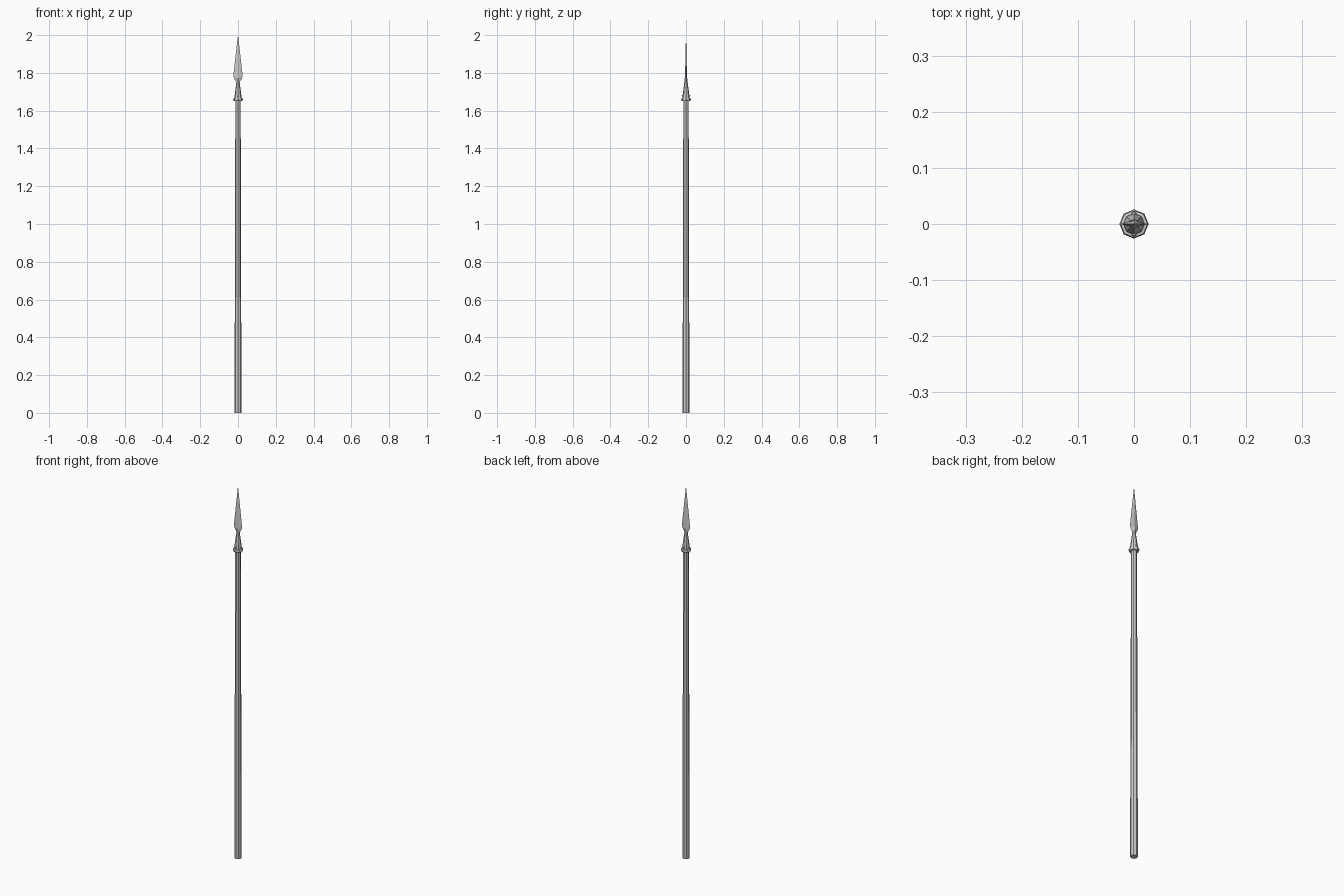
import bpy, bmesh, math
from mathutils import Matrix

if "Cube" in bpy.data.objects:
    bpy.data.objects.remove(bpy.data.objects["Cube"])

def finish(name, bm):
    bmesh.ops.recalc_face_normals(bm, faces=bm.faces)
    me = bpy.data.meshes.new(name)
    bm.to_mesh(me)
    bm.free()
    ob = bpy.data.objects.new(name, me)
    bpy.context.collection.objects.link(ob)
    return ob

def loft(name, sections, sides, closed=False):
    """Join elliptical rings given as (half width x, half depth y, z)."""
    bm = bmesh.new()
    rings = []
    for rx, ry, z in sections:
        rings.append([bm.verts.new((rx * math.cos(2 * math.pi * i / sides),
                                    ry * math.sin(2 * math.pi * i / sides), z))
                      for i in range(sides)])
    pairs = list(zip(rings, rings[1:]))
    if closed:
        pairs.append((rings[-1], rings[0]))
    for a, b in pairs:
        for i in range(sides):
            j = (i + 1) % sides
            bm.faces.new((a[i], a[j], b[j], b[i]))
    if not closed:
        bm.faces.new(rings[0])
        bm.faces.new(rings[-1])
    return finish(name, bm)

# Tapered octagonal shaft
loft("shaft", [(0.0185, 0.0185, 0), (0.014, 0.014, 1.66)], 8)

# Socket that flares around the shaft and narrows into the blade
loft("socket", [(r, r, z) for r, z in
                [(0.020, 1.655), (0.018, 1.68), (0.008, 1.755)]], 8)

# Flared collar ring at the socket mouth
loft("collar", [(r, r, z) for r, z in
                [(0.014, 1.652), (0.023, 1.652), (0.026, 1.659),
                 (0.024, 1.667), (0.014, 1.669)]], 8, closed=True)

# Leaf-shaped blade with a diamond cross-section
loft("blade", [(0.007, 0.008, 1.75), (0.021, 0.0065, 1.772),
               (0.0245, 0.0055, 1.785), (0.023, 0.0048, 1.80),
               (0.0003, 0.0003, 2.0)], 4)

# Rivets on the front and back of the socket
for side, label in ((-1, "front"), (1, "back")):
    bm = bmesh.new()
    bmesh.ops.create_uvsphere(bm, u_segments=6, v_segments=4, radius=0.005,
                              matrix=Matrix.Translation((0, side * 0.018, 1.678)))
    finish("rivet_" + label, bm)
